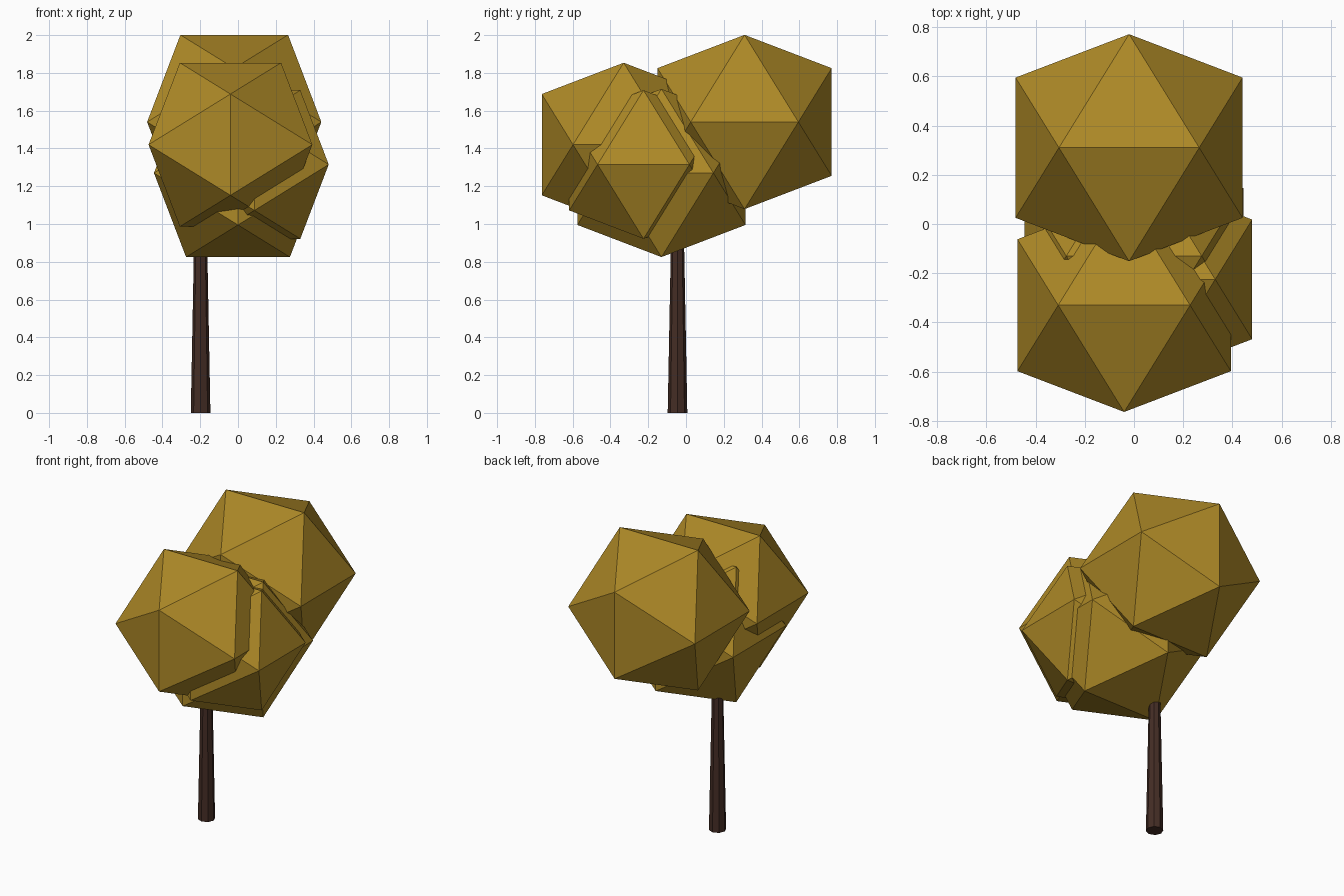
import bpy
import bmesh
import math
from mathutils import Vector

old = bpy.data.objects.get("Cube")
if old:
    bpy.data.objects.remove(old, do_unlink=True)


def material(name, colour):
    mat = bpy.data.materials.new(name)
    mat.use_nodes = True
    mat.diffuse_color = colour
    mat.node_tree.nodes["Principled BSDF"].inputs["Base Color"].default_value = colour
    return mat


golden = material("golden foliage", (0.42, 0.25, 0.02, 1))
bark = material("dark bark", (0.058, 0.026, 0.018, 1))


def add_object(name, bm, mat):
    bmesh.ops.recalc_face_normals(bm, faces=bm.faces)
    mesh = bpy.data.meshes.new(name)
    bm.to_mesh(mesh)
    bm.free()
    mesh.materials.append(mat)
    obj = bpy.data.objects.new(name, mesh)
    bpy.context.collection.objects.link(obj)
    return obj


# Foliage: icosahedra lying with an edge along x on top and bottom
def leaf_clump(name, centre, half_edge):
    bm = bmesh.new()
    long = half_edge * (1 + math.sqrt(5)) / 2
    for a in (-half_edge, half_edge):
        for b in (-long, long):
            for corner in ((a, 0, b), (0, b, a), (b, a, 0)):
                bm.verts.new(Vector(centre) + Vector(corner))
    bmesh.ops.convex_hull(bm, input=bm.verts)
    return add_object(name, bm, golden)


leaf_clump("back_foliage", (-0.02, 0.31, 1.54), 0.285)
leaf_clump("front_foliage", (-0.04, -0.33, 1.42), 0.268)
leaf_clump("lower_foliage", (0, -0.13, 1.27), 0.275)
leaf_clump("left_foliage", (0.087, -0.225, 1.315), 0.243)

# Trunk: tapered post reaching into the lower foliage
bm = bmesh.new()
bmesh.ops.create_cone(bm, cap_ends=True, segments=8, radius1=0.052, radius2=0.031, depth=1.1)
bmesh.ops.translate(bm, verts=bm.verts, vec=(-0.198, -0.045, 0.55))
trunk = add_object("trunk", bm, bark)
